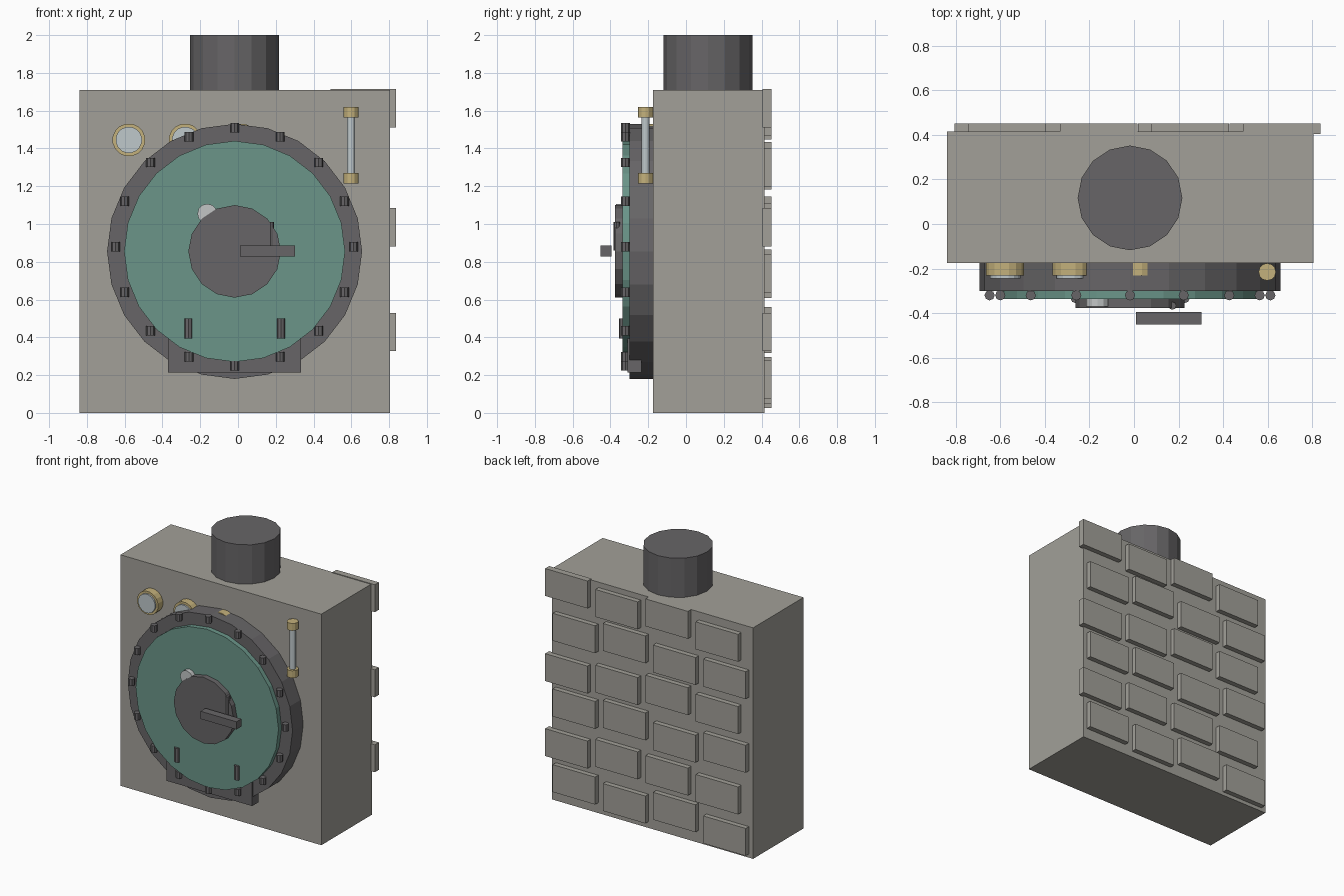
import bpy
import math
from mathutils import Matrix

if "Cube" in bpy.data.objects:
    bpy.data.objects.remove(bpy.data.objects["Cube"], do_unlink=True)


def material(name, rgb):
    mat = bpy.data.materials.new(name)
    mat.use_nodes = True
    mat.diffuse_color = (*rgb, 1)
    bsdf = next(n for n in mat.node_tree.nodes if n.type == "BSDF_PRINCIPLED")
    bsdf.inputs["Base Color"].default_value = (*rgb, 1)
    return mat


stone = material("warm grey stone", (0.36, 0.35, 0.315))
iron = material("dark iron", (0.135, 0.13, 0.135))
green = material("green enamel", (0.145, 0.3, 0.25))
brass = material("brass", (0.55, 0.44, 0.2))
glass = material("pale glass", (0.52, 0.58, 0.6))
steel = material("light steel", (0.54, 0.56, 0.56))


def finish(name, mat):
    ob = bpy.context.object
    ob.name = name
    ob.data.materials.append(mat)
    return ob


def box(name, mat, x, y, z):
    """Box from (low, high) pairs on each axis."""
    spans = (x, y, z)
    bpy.ops.mesh.primitive_cube_add(size=1, location=[sum(s) / 2 for s in spans])
    ob = finish(name, mat)
    ob.data.transform(Matrix.Diagonal([s[1] - s[0] for s in spans] + [1]))
    return ob


def post(name, mat, x, y, z, r, sides):
    """Upright cylinder, z is a (low, high) pair."""
    bpy.ops.mesh.primitive_cylinder_add(vertices=sides, radius=r, depth=z[1] - z[0],
                                        location=(x, y, sum(z) / 2))
    return finish(name, mat)


def disc(name, mat, x, y, z, r, sides, turn=0):
    """Cylinder facing the front, y is a (low, high) pair."""
    bpy.ops.mesh.primitive_cylinder_add(vertices=sides, radius=r, depth=y[1] - y[0],
                                        location=(x, sum(y) / 2, z))
    ob = finish(name, mat)
    ob.data.transform(Matrix.Rotation(math.pi / 2, 4, "X") @ Matrix.Rotation(turn, 4, "Z"))
    return ob


CX, CZ = -0.018, 0.855

# Body and chimney
box("furnace_body", stone, (-0.84, 0.805), (-0.175, 0.415), (0, 1.71))
post("chimney", iron, CX, 0.117, (1.6, 2), 0.235, 16)

# Round door
disc("door_ring", iron, CX, (-0.3, -0.17), CZ, 0.675, 24)
disc("door_panel", green, CX, (-0.336, -0.29), CZ, 0.585, 24)
disc("door_hub", iron, CX, (-0.376, -0.32), CZ, 0.245, 16)
disc("peephole", steel, -0.163, (-0.37, -0.32), 1.055, 0.052, 12)
box("ash_lip", iron, (-0.37, 0.333), (-0.31, -0.235), (0.215, 0.4))

# Bolts around the ring
for i in range(16):
    a = i * math.tau / 16
    bz = CZ + 0.025 + 0.63 * math.sin(a)
    post("ring_bolt", iron, CX + 0.63 * math.cos(a), -0.32, (bz - 0.025, bz + 0.025), 0.023, 8)

# Handle, latch and door pins
box("handle", iron, (0.01, 0.303), (-0.452, -0.394), (0.828, 0.885))
post("latch_pin", iron, 0.172, -0.367, (0.86, 1.01), 0.018, 8)
for x in (-0.263, 0.228):
    post("door_pin", iron, x, -0.333, (0.395, 0.5), 0.022, 8)

# Row of dials
for i in range(3):
    x = -0.578 + i * 0.298
    disc("dial_rim", brass, x, (-0.232, -0.17), 1.445, 0.087, 16, math.pi / 16)
    disc("dial_face", glass, x, (-0.244, -0.2), 1.445, 0.07, 16, math.pi / 16)

# Sight tube
post("sight_tube", glass, 0.598, -0.215, (1.23, 1.6), 0.021, 12)
for z in (1.215, 1.565):
    post("tube_cap", brass, 0.598, -0.215, (z, z + 0.054), 0.039, 12)

# Bricks on the back wall, each row listed by brick tops
rows = ((1.715, 1.67, 1.71, 1.65), (1.4, 1.435, 1.385, 1.39),
        (1.085, 1.11, 1.145, 1.115), (0.84, 0.865, 0.81, 0.845),
        (0.53, 0.56, 0.55, 0.52), (0.28, 0.25, 0.295, 0.23))
for r, tops in enumerate(rows):
    for c, top in enumerate(tops):
        right = 0.837 - 0.411 * c - 0.062 * (r % 2)
        box("back_brick", stone, (right - 0.347, right), (0.405, 0.452), (top - 0.203, top))
